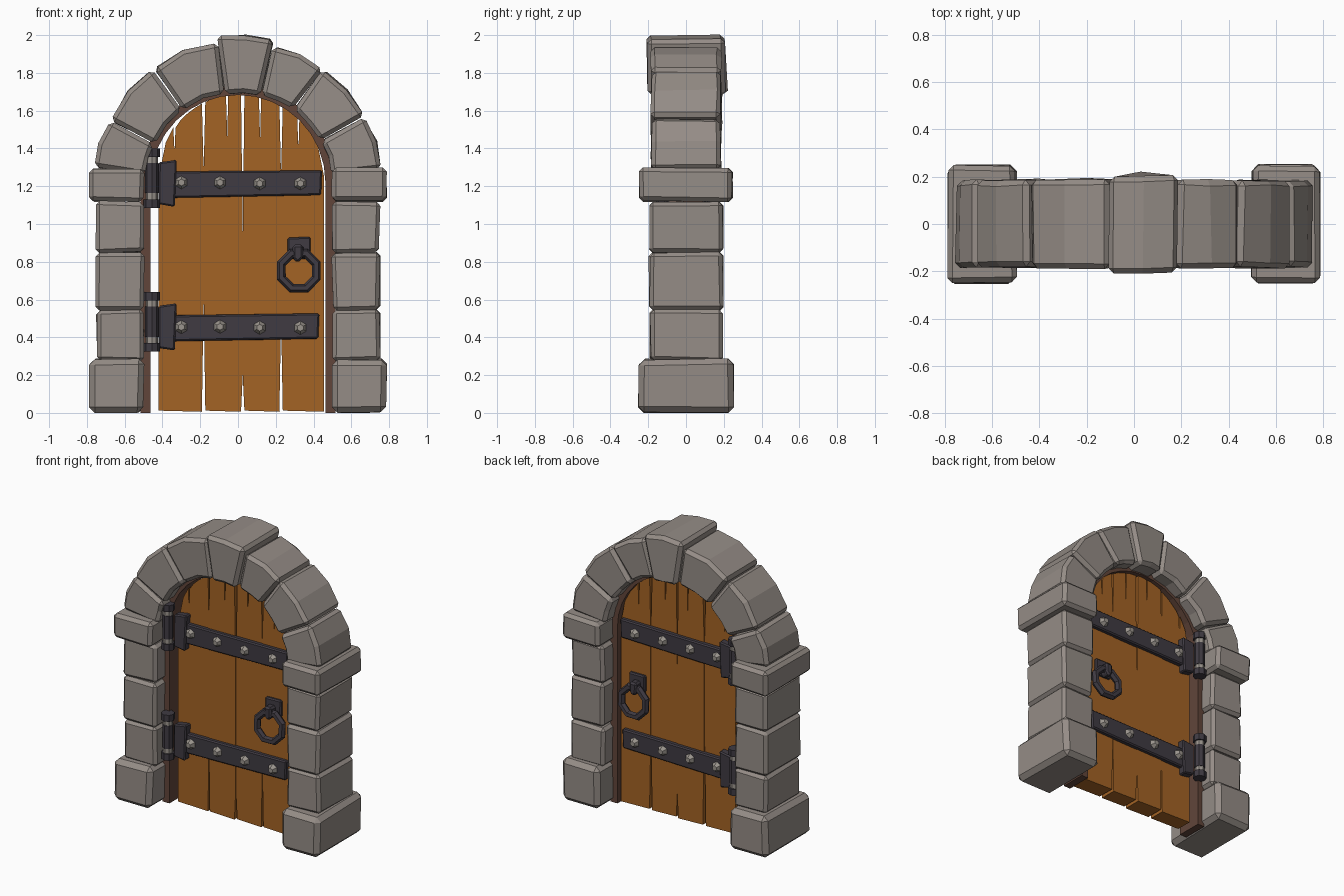
import bpy, bmesh, math, random
from mathutils import Vector

if "Cube" in bpy.data.objects:
    bpy.data.objects.remove(bpy.data.objects["Cube"])

random.seed(4)


def material(name, col):
    m = bpy.data.materials.new(name)
    m.diffuse_color = (*col, 1)
    m.use_nodes = True
    m.node_tree.nodes["Principled BSDF"].inputs["Base Color"].default_value = m.diffuse_color
    return m


STONE = material("grey stone", (0.30, 0.265, 0.24))
WOOD = material("orange wood", (0.37, 0.125, 0.018))
DARK = material("dark brown wood", (0.12, 0.06, 0.042))
IRON = material("dark iron", (0.05, 0.043, 0.055))
STUD = material("pale metal", (0.33, 0.30, 0.27))


def finish(bm, name, mat):
    bmesh.ops.recalc_face_normals(bm, faces=bm.faces[:])
    me = bpy.data.meshes.new(name)
    bm.to_mesh(me)
    bm.free()
    ob = bpy.data.objects.new(name, me)
    me.materials.append(mat)
    bpy.context.collection.objects.link(ob)
    return ob


def prism(name, pts, y0, y1, mat, bevel=0.0, jitter=0.0):
    """Extrude an x-z outline from y0 to y1, optionally uneven and chamfered."""
    bm = bmesh.new()
    rings = [[bm.verts.new((x, y, z)) for x, z in pts] for y in (y0, y1)]
    n = len(pts)
    bm.faces.new(rings[0])
    bm.faces.new(rings[1][::-1])
    for i in range(n):
        j = (i + 1) % n
        bm.faces.new((rings[0][i], rings[1][i], rings[1][j], rings[0][j]))
    for v in bm.verts:
        v.co += Vector([random.uniform(-jitter, jitter) for _ in range(3)])
        v.co.z = max(v.co.z, 0)
    ob = finish(bm, name, mat)
    if bevel:
        mod = ob.modifiers.new("chamfer", 'BEVEL')
        mod.width = bevel
        mod.segments = 1
        mod.limit_method = 'ANGLE'
        mod.angle_limit = math.radians(40)
    return ob


def rect(x0, x1, z0, z1):
    return [(x0, z0), (x1, z0), (x1, z1), (x0, z1)]


def cylinder(name, loc, r0, r1, h, sides, mat, rot=(0, 0, 0)):
    bpy.ops.mesh.primitive_cone_add(vertices=sides, radius1=r0, radius2=r1,
                                    depth=h, location=loc, rotation=rot)
    ob = bpy.context.object
    ob.name = name
    ob.data.materials.append(mat)
    return ob


# Pillar stones: base, three blocks, projecting cap
BLOCKS = [("base_stone", 0, 0.285, 0.785, 0.25, 0.03),
          ("pillar_stone", 0.275, 0.545, 0.75, 0.19, 0.02),
          ("pillar_stone", 0.545, 0.85, 0.75, 0.195, 0.02),
          ("pillar_stone", 0.85, 1.12, 0.75, 0.195, 0.02),
          ("cap_stone", 1.12, 1.295, 0.785, 0.245, 0.022)]
for s in (-1, 1):
    for name, z0, z1, xo, d, bev in BLOCKS:
        prism(name, rect(*sorted((s * 0.5, s * xo)), z0, z1), -d, d, STONE, bev, 0.006)

# Arch stones, from right to left, about the arch centre
CZ = 1.2
ANGLES = [7, 29, 54, 76, 98, 126, 153, 173]
for i in range(7):
    a, b = [math.radians(v) for v in (ANGLES[i] + 0.3, ANGLES[i + 1] - 0.3)]
    m = (a + b) / 2
    key = i == 3
    ro = 0.8 if key else 0.762
    ri = 0.49 if key else 0.5
    d = 0.205 if key else 0.185
    pts = [(r * math.cos(t), CZ + r * math.sin(t)) for r, t in
           ((ri, a), (ro, a), (ro + (0 if key else 0.01), m), (ro, b), (ri, b), (ri, m))]
    prism("keystone" if key else "arch_stone", pts, -d, d, STONE, 0.022, 0.006)

# Dark inner frame lining the opening
def arch_line(r, n=16):
    arc = [(r * math.cos(math.pi * k / n), 1.22 + r * math.sin(math.pi * k / n))
           for k in range(n + 1)]
    return [(r, 0.0)] + arc + [(-r, 0.0)]


prism("door_frame", arch_line(0.515) + arch_line(0.463)[::-1], -0.09, 0.09, DARK)


# Door planks, closed in the middle and splitting apart at both ends
def door_top(x):
    return 1.25 + 0.44 * math.sqrt(max(0, 1 - ((x - 0.018) / 0.44) ** 2))


# seam: x, split end at bottom, split start at top
SEAMS = [(-0.42, 0.4, 1.25), (-0.182, 0.62, 1.28), (0.025, 0.2, 0.95),
         (0.228, 0.5, 1.25), (0.456, 0.45, 1.25)]
CRACKS = [(0.35, 0.13), (0.6, 0.22), (0.45, 0.24), (0.4, 0.18)]
for i in range(4):
    (xl, lb, lt), (xr, rb, rt) = SEAMS[i], SEAMS[i + 1]
    gl = 0.0 if i == 0 else 0.009
    gr = 0.0 if i == 3 else 0.009
    pts = [(xl + gl, 0.012), (xr - gr, 0.006), (xr, rb), (xr, rt)]
    at, depth = CRACKS[i]
    cx = xl + (xr - xl) * at
    for k in range(7):
        x = xr - gr + (xl + gl - xr + gr) * k / 6
        if abs(x - cx) > 0.015 and (k > 0 or i < 3) and (k < 6 or i > 0):
            pts.append((x, door_top(x)))
    pts += [(cx + 0.006, door_top(cx)), (cx + 0.001, door_top(cx) - depth),
            (cx - 0.006, door_top(cx))]
    pts += [(xl, lt), (xl, lb)]
    # keep the top edge ordered right to left
    top = pts[4:-2]
    crack = top[-3:]
    edge = top[:-3]
    top = [p for p in edge if p[0] > cx] + crack + [p for p in edge if p[0] < cx]
    d = (0.056, 0.062, 0.058, 0.061)[i]
    prism("door_plank", pts[:4] + top + pts[-2:], -d, d, WOOD)

# Ironwork on both faces of the door
for s in (-1, 1):
    def plate(name, pts, a, b, mat=IRON, bevel=0.008, jitter=0.002):
        return prism(name, pts, *sorted((s * a, s * b)), mat, bevel, jitter)

    for zc, x_end in ((1.215, 0.44), (0.455, 0.425)):
        # hinge strap, leaf and barrel
        plate("hinge_strap", [(-0.34, zc - 0.075), (x_end, zc - 0.062),
                              (x_end + 0.005, zc + 0.07), (-0.34, zc + 0.062)], 0.05, 0.09)
        plate("hinge_leaf", [(-0.42, zc - 0.11), (-0.335, zc - 0.125),
                             (-0.325, zc + 0.125), (-0.42, zc + 0.11)], 0.05, 0.105)
        bz = zc + 0.028
        cylinder("hinge_pin", (-0.456, s * 0.115, bz), 0.032, 0.032, 0.27, 8, STUD)
        for dz, h, r in ((-0.135, 0.045, 0.043), (0, 0.16, 0.036), (0.135, 0.045, 0.043)):
            cylinder("hinge_knuckle", (-0.456, s * 0.115, bz + dz), r, r, h, 8, IRON)
        # studs
        for x in (-0.3, -0.095, 0.115, 0.33):
            cylinder("strap_stud", (x, s * 0.1, zc + random.uniform(-0.005, 0.005)),
                     0.04, 0.018, 0.035, 6, STUD, (s * -math.pi / 2, 0, 0.0))

    # ring handle with its mounting plate and loop
    plate("handle_plate", rect(0.262, 0.384, 0.815, 0.93), 0.05, 0.082)
    plate("handle_loop", [(0.29, 0.82), (0.315, 0.795), (0.345, 0.82),
                          (0.345, 0.89), (0.29, 0.89)], 0.07, 0.135, IRON, 0.012)
    bpy.ops.mesh.primitive_torus_add(major_segments=8, minor_segments=6,
                                     major_radius=0.1, minor_radius=0.025,
                                     location=(0.322, s * 0.112, 0.752),
                                     rotation=(math.pi / 2 + s * 0.08, 0.39, 0))
    ring = bpy.context.object
    ring.name = "ring_handle"
    ring.data.materials.append(IRON)
